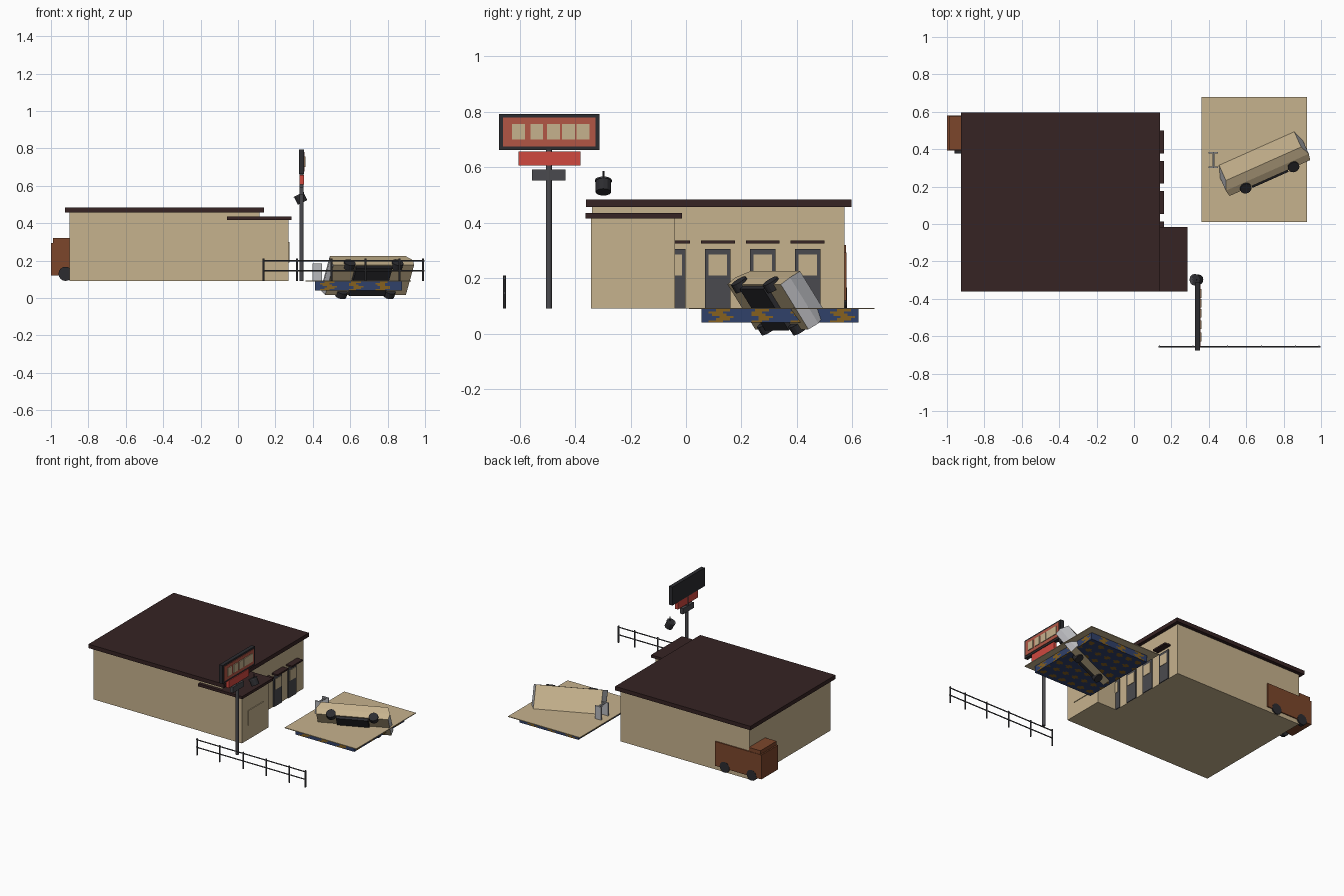
import bpy, bmesh, math
from mathutils import Matrix, Vector

if "Cube" in bpy.data.objects:
    bpy.data.objects.remove(bpy.data.objects["Cube"])


def mat(name, hexcol):
    m = bpy.data.materials.new(name)
    c = [int(hexcol[i:i + 2], 16) / 255 for i in (0, 2, 4)]
    m.diffuse_color = [v / 12.92 if v < 0.04 else ((v + 0.055) / 1.055) ** 2.4 for v in c] + [1]
    m.use_nodes = True
    m.node_tree.nodes["Principled BSDF"].inputs["Base Color"].default_value = m.diffuse_color
    return m


TAN = mat("sand_tan", "C6B28D")
ROOF = mat("dark_maroon", "362323")
GREY = mat("dark_grey", "4A4A4E")
BLACK = mat("charcoal", "2C2C30")
RED = mat("bright_red", "D0483F")
RUST = mat("muted_red", "B25645")
BROWN = mat("truck_brown", "7C462B")
SILVER = mat("light_grey", "B9BABE")
NAVY = mat("navy_blue", "30416A")
GOLD = mat("mustard", "86611F")


def finish(name, bm, mats, matrix=None):
    bmesh.ops.recalc_face_normals(bm, faces=bm.faces)
    me = bpy.data.meshes.new(name)
    bm.to_mesh(me)
    bm.free()
    ob = bpy.data.objects.new(name, me)
    bpy.context.collection.objects.link(ob)
    for m in mats:
        me.materials.append(m)
    if matrix:
        ob.matrix_world = matrix
    return ob


def box(name, x, y, z, m, matrix=None):
    """Box from (min, max) ranges."""
    bm = bmesh.new()
    bmesh.ops.create_cube(bm, size=1)
    for v in bm.verts:
        v.co = [r[0] + (c + 0.5) * (r[1] - r[0]) for c, r in zip(v.co, (x, y, z))]
    return finish(name, bm, [m], matrix)


def rod(name, a, b, r, m, sides=12, matrix=None):
    """Cylinder between two points."""
    a, b = Vector(a), Vector(b)
    d = b - a
    bm = bmesh.new()
    bmesh.ops.create_cone(bm, cap_ends=True, segments=sides, radius1=r, radius2=r, depth=d.length)
    rot = d.to_track_quat('Z', 'Y').to_matrix().to_4x4()
    bm.transform(Matrix.Translation((a + b) / 2) @ rot)
    return finish(name, bm, [m], matrix)


# Building with flat roofs
box("main_walls", (-0.90, 0.115), (-0.34, 0.572), (0.09, 0.456), TAN)
box("main_roof", (-0.925, 0.14), (-0.36, 0.597), (0.456, 0.484), ROOF)
box("office_walls", (-0.04, 0.27), (-0.342, -0.04), (0.09, 0.416), TAN)
box("office_roof", (-0.06, 0.286), (-0.362, -0.015), (0.416, 0.435), ROOF)
box("office_window", (0.268, 0.275), (-0.272, -0.107), (0.19, 0.298), TAN)

# Doors with window panes and awnings
for i in range(4):
    y = -0.047 + i * 0.162
    box(f"door_{i}", (0.113, 0.122), (y - 0.046, y + 0.046), (0.09, 0.305), GREY)
    box(f"door_pane_{i}", (0.12, 0.125), (y - 0.033, y + 0.033), (0.21, 0.285), TAN)
    box(f"awning_{i}", (0.113, 0.16), (y - 0.061, y + 0.061), (0.325, 0.336), ROOF)

# Truck at the back corner
box("truck_body", (-1.0, -0.635), (0.392, 0.58), (0.12, 0.293), BROWN)
box("truck_cab_top", (-0.99, -0.90), (0.395, 0.577), (0.293, 0.32), BROWN)
for i, y in enumerate((0.376, 0.555)):
    for j, x in enumerate((-0.922, -0.71)):
        rod(f"truck_wheel_{i}_{j}", (x, y, 0.129), (x, y + 0.026, 0.129), 0.038, BLACK, 16)

# Roadside sign
rod("sign_pole", (0.34, -0.495, 0.09), (0.34, -0.495, 0.68), 0.011, GREY, 16)
box("sign_board", (0.325, 0.352), (-0.675, -0.312), (0.662, 0.793), BLACK)
box("sign_face", (0.35, 0.356), (-0.66, -0.327), (0.676, 0.78), RUST)
for i, (a, b) in enumerate(((-0.628, -0.581), (-0.562, -0.516), (-0.501, -0.454),
                            (-0.447, -0.4), (-0.396, -0.348))):
    box(f"sign_tile_{i}", (0.354, 0.361), (a, b), (0.70, 0.757), TAN)
box("sign_middle_panel", (0.33, 0.352), (-0.605, -0.381), (0.606, 0.658), RED)
box("sign_lower_panel", (0.328, 0.35), (-0.556, -0.434), (0.552, 0.592), GREY)

# Spotlight
tilt = Vector((0.45, 0, -0.9)).normalized()
c = Vector((0.335, -0.298, 0.532))
rod("spotlight_body", c - tilt * 0.024, c + tilt * 0.024, 0.028, BLACK, 12)
rod("spotlight_rim", c - tilt * 0.024, c - tilt * 0.019, 0.031, GREY, 12)
rod("spotlight_stem", c, c + Vector((0, 0, 0.054)), 0.004, BLACK, 8)

# Fence
for i, x in enumerate((0.136, 0.316, 0.5, 0.682, 0.864, 0.99)):
    rod(f"fence_post_{i}", (x, -0.655, 0.09), (x, -0.655, 0.21), 0.005, GREY, 8)
for z in (0.146, 0.2):
    rod(f"fence_rail_{z}", (0.13, -0.655, z), (0.996, -0.655, z), 0.004, GREY, 8)

# Pool deck
box("pool_deck", (0.36, 0.925), (0.01, 0.68), (0.088, 0.093), TAN)

# Pool basin, with a spotted pattern set per face
bm = bmesh.new()
bmesh.ops.create_cube(bm, size=1)
x0, y0, z0, sx, sy, sz = 0.412, 0.056, 0.04, 0.464, 0.566, 0.048
for v in bm.verts:
    v.co = (x0 + (v.co.x + .5) * sx, y0 + (v.co.y + .5) * sy, z0 + (v.co.z + .5) * sz)
for axis, size, n in ((0, sx, 36), (1, sy, 44), (2, sz, 6)):
    for k in range(1, n):
        p, no = [x0, y0, z0], [0, 0, 0]
        p[axis] += size * k / n
        no[axis] = 1
        bmesh.ops.bisect_plane(bm, geom=bm.verts[:] + bm.edges[:] + bm.faces[:],
                               plane_co=p, plane_no=no)
for f in bm.faces:
    m = f.calc_center_median()
    if abs(f.normal.z) > 0.5:
        row = math.floor((m.y - y0) / 0.081)
        dx = (m.x - x0 + 0.039 * (row % 2)) % 0.0775 - 0.039
        dy = (m.y - y0) % 0.081 - 0.04
        f.material_index = int(math.hypot(dx, dy) < 0.021)
    else:
        t = m.x - x0 if abs(f.normal.y) > 0.5 else m.y - y0
        wave = math.sin(2 * math.pi * (t - 0.035) / 0.145 + 0.8 * math.sin(m.z * 190))
        f.material_index = int(wave > 0.5)
finish("pool_basin", bm, [NAVY, GOLD])

# Tipped car lying in the pool, built upright then rolled over
CAR = (Matrix.Translation((0.70, 0.305, 0.103)) @ Matrix.Rotation(math.radians(24), 4, 'Z')
       @ Matrix.Rotation(math.radians(-56), 4, 'X'))
bm = bmesh.new()
rings = []
for z, hx, hy in ((-0.012, 0.236, 0.098), (0.03, 0.243, 0.1), (0.084, 0.22, 0.091)):
    rings.append([bm.verts.new((a * hx, b * hy, z)) for a, b in ((-1, -1), (1, -1), (1, 1), (-1, 1))])
bm.faces.new(rings[0][::-1])
bm.faces.new(rings[-1])
for lo, hi in zip(rings, rings[1:]):
    for k in range(4):
        f = bm.faces.new((lo[k], lo[(k + 1) % 4], hi[(k + 1) % 4], hi[k]))
        f.material_index = k % 2  # silver ends
bm.faces.ensure_lookup_table()
finish("car_body", bm, [TAN, SILVER], CAR)
box("car_underside", (-0.105, 0.105), (-0.09, 0.09), (-0.03, -0.01), BLACK, CAR)
for i, x in enumerate((-0.14, 0.14)):
    for j, s in enumerate((-1, 1)):
        rod(f"car_wheel_{i}_{j}", (x, s * 0.075, -0.005), (x, s * 0.108, -0.005), 0.031, BLACK, 16, CAR)

# Poolside bench with two panels
for i, y in enumerate((0.303, 0.382)):
    box(f"bench_panel_{i}", (0.398, 0.448), (y - 0.004, y + 0.004), (0.093, 0.185), SILVER)
rod("bench_bar", (0.425, 0.303, 0.18), (0.425, 0.382, 0.18), 0.006, SILVER, 8)
